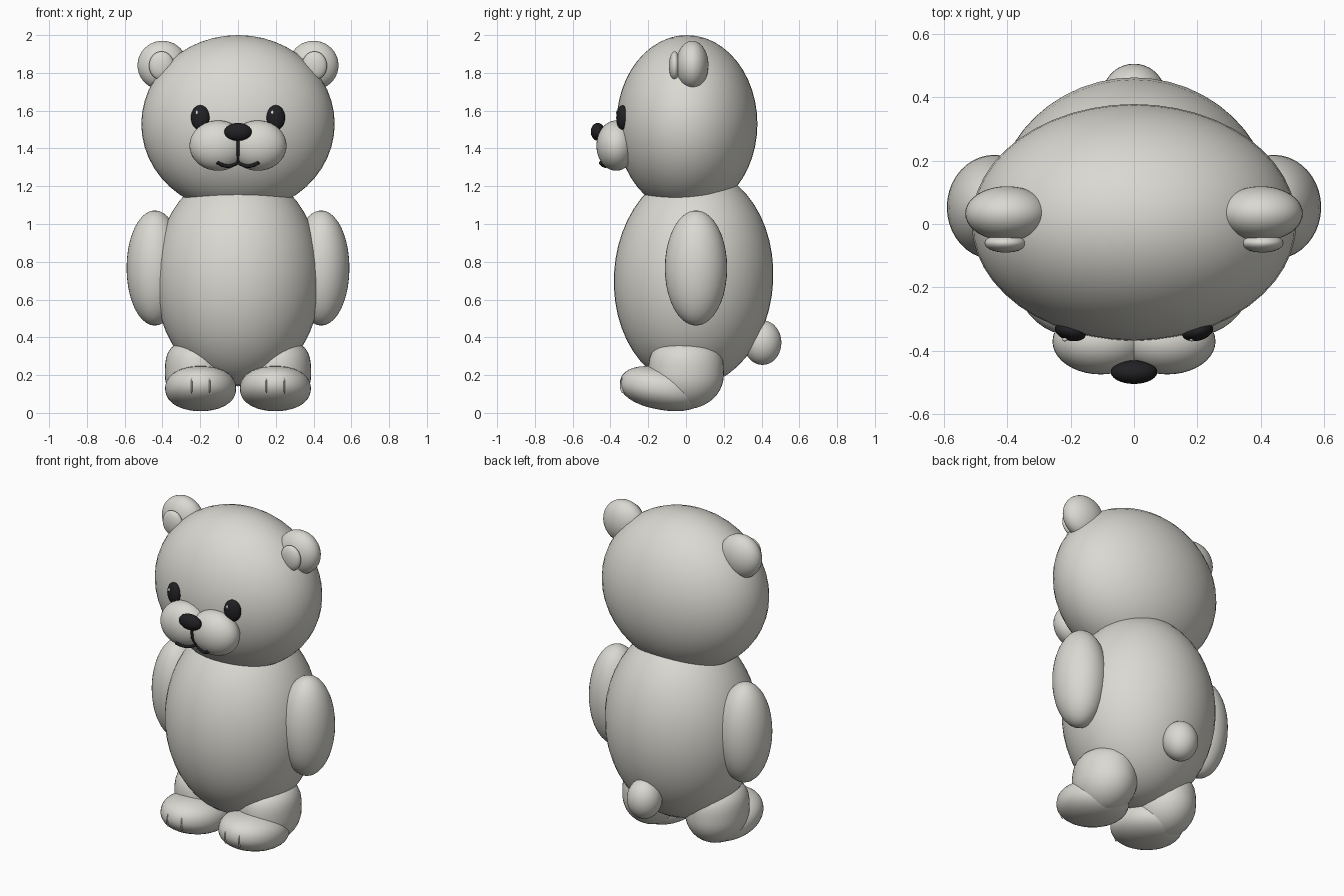
import bpy, bmesh, math
from mathutils import Matrix, Vector, Euler

cube = bpy.data.objects.get("Cube")
if cube:
    bpy.data.objects.remove(cube, do_unlink=True)


def material(name, rgb):
    m = bpy.data.materials.new(name)
    m.use_nodes = True
    m.diffuse_color = (*rgb, 1)
    m.node_tree.nodes["Principled BSDF"].inputs["Base Color"].default_value = (*rgb, 1)
    return m


FUR = material("pale warm grey", (0.70, 0.69, 0.64))
BLACK = material("soft black", (0.015, 0.015, 0.017))
WHITE = material("white", (0.9, 0.9, 0.9))


def blob(name, centre, radii, mat=FUR, tilt=(0, 0, 0), top=2.0, bottom=2.0, seg=40):
    """Ellipsoid; top and bottom above 2 make that half boxier."""
    bm = bmesh.new()
    bmesh.ops.create_uvsphere(bm, u_segments=seg, v_segments=seg // 2, radius=1)
    for v in bm.verts:
        n = top if v.co.z > 0 else bottom
        ring = math.hypot(v.co.x, v.co.y)
        size = (ring ** n + abs(v.co.z) ** n) ** (1 / n)
        v.co /= size
    rot = Euler([math.radians(a) for a in tilt]).to_matrix().to_4x4()
    bm.transform(Matrix.Translation(centre) @ rot @ Matrix.Diagonal((*radii, 1)))
    for f in bm.faces:
        f.smooth = True
    mesh = bpy.data.meshes.new(name)
    bm.to_mesh(mesh)
    bm.free()
    mesh.materials.append(mat)
    obj = bpy.data.objects.new(name, mesh)
    bpy.context.collection.objects.link(obj)
    return obj


def line(name, points, radius):
    """Thin round stroke through the points."""
    curve = bpy.data.curves.new(name, "CURVE")
    curve.dimensions = "3D"
    curve.bevel_depth = radius
    curve.bevel_resolution = 2
    curve.use_fill_caps = True
    s = curve.splines.new("POLY")
    s.points.add(len(points) - 1)
    for p, co in zip(s.points, points):
        p.co = (*co, 1)
    curve.materials.append(BLACK)
    obj = bpy.data.objects.new(name, curve)
    bpy.context.collection.objects.link(obj)


# Head, torso and tail
blob("head", (0, 0.005, 1.53), (0.512, 0.373, 0.47), seg=48)
blob("torso", (0, 0.04, 0.715), (0.44, 0.422, 0.575), tilt=(-3, 0, 0), seg=48)
blob("tail", (0, 0.405, 0.372), (0.1, 0.1, 0.118))

# Muzzle dimensions, shared with the mouth strokes
MC, MR = Vector((0.105, -0.37, 1.415)), Vector((0.152, 0.104, 0.133))


def muzzle_y(x, z):
    d = 1 - ((abs(x) - MC.x) / MR.x) ** 2 - ((z - MC.z) / MR.z) ** 2
    return MC.y - MR.y * math.sqrt(max(d, 0))


# Mirrored parts
for side, s in (("left", 1), ("right", -1)):
    blob(side + "_ear", (s * 0.4, 0.033, 1.84), (0.132, 0.086, 0.13))
    blob(side + "_inner_ear", (s * 0.405, -0.06, 1.838), (0.066, 0.03, 0.076))
    blob(side + "_muzzle", (s * MC.x, MC.y, MC.z), MR)
    blob(side + "_eye", (s * 0.2, -0.338, 1.563), (0.05, 0.03, 0.066), BLACK, (0, 0, s * 14))
    blob(side + "_eye_glint", (s * 0.2 - 0.018, -0.364, 1.59), (0.008, 0.006, 0.011), WHITE, seg=12)
    blob(side + "_arm", (s * 0.44, 0.053, 0.767), (0.15, 0.165, 0.305))
    blob(side + "_leg", (s * 0.215, 0.0, 0.2), (0.172, 0.2, 0.18), top=3.2)
    blob(side + "_foot", (s * 0.198, -0.125, 0.128), (0.188, 0.228, 0.112), tilt=(-10, 0, 0),
         top=2.3, bottom=2.2)
    for i, x in enumerate((0.15, 0.245)):
        blob(f"{side}_toe_crease_{i + 1}", (s * x, -0.332, 0.145), (0.005, 0.018, 0.042), seg=12)

# Nose and mouth
blob("nose", (0, -0.467, 1.488), (0.073, 0.037, 0.047), BLACK)
line("mouth_stem", [(0, muzzle_y(0, z) - 0.006, z) for z in (1.46, 1.42, 1.38, 1.33)], 0.008)
smile = []
for i in range(-12, 13):
    x = 0.11 * i / 12
    z = 1.325 - 0.018 * math.sin(math.pi * abs(i) / 12)
    smile.append((x, muzzle_y(x, z) - 0.006, z))
line("mouth_smile", smile, 0.01)
